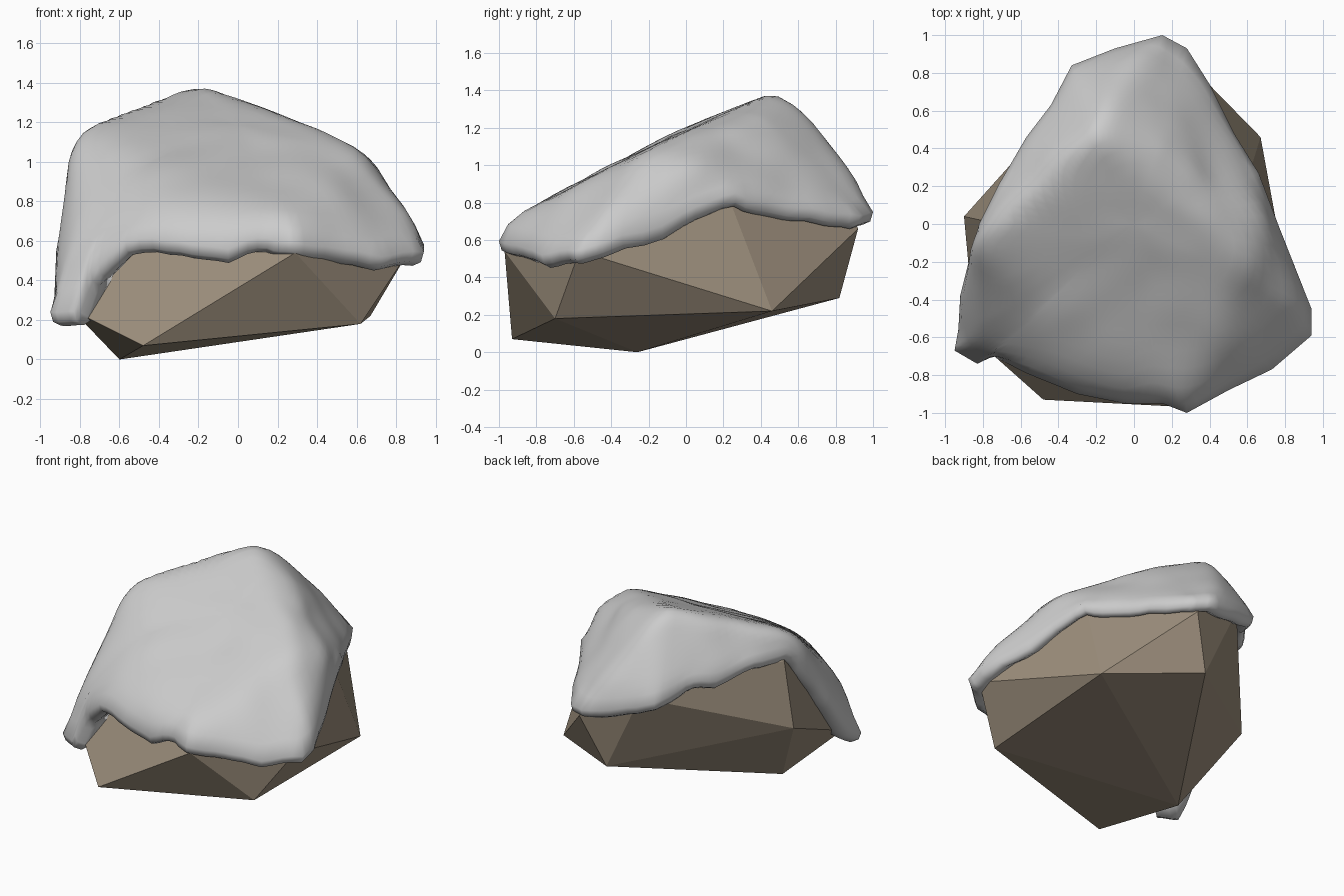
import bpy, bmesh
from math import sin, cos, pi
from mathutils import Vector, noise
from mathutils.bvhtree import BVHTree

if "Cube" in bpy.data.objects:
    bpy.data.objects.remove(bpy.data.objects["Cube"])


def hull(points):
    bm = bmesh.new()
    for p in points:
        bm.verts.new(p)
    bmesh.ops.convex_hull(bm, input=bm.verts[:])
    loose = [v for v in bm.verts if not v.link_faces]
    bmesh.ops.delete(bm, geom=loose, context='VERTS')
    bmesh.ops.recalc_face_normals(bm, faces=bm.faces[:])
    return bm


def make_object(name, bm):
    mesh = bpy.data.meshes.new(name)
    bm.to_mesh(mesh)
    bm.free()
    obj = bpy.data.objects.new(name, mesh)
    bpy.context.collection.objects.link(obj)
    return obj


# Rock: faceted convex boulder
rock_points = [
    (-.60, -.26, 0), (-.48, -.93, .07), (.62, -.70, .18), (.67, .46, .22),
    (.07, .82, .29), (.29, -.97, .54), (.86, -.57, .54), (.22, .92, .66),
    (-.90, .04, .53), (-.84, -.61, .25), (-.20, .82, .86), (-.81, .02, .99),
    (.59, .20, .90), (-.20, .45, 1.26), (-.71, -.05, 1.07), (.54, -.20, .95)]
rock = make_object("rock", hull(rock_points))
stone = bpy.data.materials.new("stone")
stone.diffuse_color = (.33, .27, .20, 1)
stone.use_nodes = True
stone.node_tree.nodes["Principled BSDF"].inputs["Base Color"].default_value = stone.diffuse_color
rock.data.materials.append(stone)

# Snow cap: lower edge, counter-clockwise, with a drip at the front left
rim = [
    (.77, -.02, .66), (.66, .27, .78), (.53, .48, .74), (.40, .74, .69),
    (.28, .93, .65), (.15, 1.0, .68), (-.10, .93, .73), (-.33, .84, .79),
    (-.44, .63, .87), (-.57, .46, .90), (-.71, .22, .96), (-.82, 0, .97),
    (-.87, -.18, .75), (-.92, -.38, .47), (-.93, -.56, .24), (-.95, -.67, .18),
    (-.83, -.74, .18), (-.745, -.70, .38), (-.57, -.79, .54), (-.30, -.90, .53),
    (-.05, -.95, .49), (.15, -.95, .55), (.28, -1.0, .52), (.50, -.88, .50),
    (.73, -.77, .46), (.94, -.59, .48), (.94, -.45, .50)]
# Snow cap: upper corners
crown = [
    (-.23, .49, 1.41), (-.80, -.05, 1.19), (.60, -.18, 1.09), (.72, 0, 1.0),
    (.15, .40, 1.27), (-.15, .62, 1.33), (0, .84, 1.04), (.10, .98, .84),
    (-.33, .81, .93), (-.84, -.22, 1.01), (-.82, -.63, .63), (.28, -.99, .70),
    (-.30, -.90, .71), (.92, -.50, .66), (-.88, -.10, .98)]
guide = hull([(x, y, 0) for x, y, z in rim] + [(x, y, z + .08) for x, y, z in rim] + crown)
tree = BVHTree.FromBMesh(guide)
guide.free()

# Resample the edge, then cast each column up onto the guide shape
STEPS, RINGS = 4, 18
edge = []
for a, b in zip(rim, rim[1:] + rim[:1]):
    edge += [Vector(a).lerp(Vector(b), i / STEPS) for i in range(STEPS)]
bm = bmesh.new()
columns = []
for p in edge:
    u = Vector((p.x, p.y, 0)).normalized()
    z = p.z + .03 * noise.noise(p * 6)
    col = [Vector((p.x * .85, p.y * .85, z + .05)),
           Vector((p.x * .94, p.y * .94, z)),
           Vector((p.x * .985, p.y * .985, z + .02)),
           Vector((p.x, p.y, z + .07))]
    for k in range(1, RINGS):
        s = k / RINGS
        start = Vector((0, 0, (z + .08) * (1 - s) + .6 * s))
        hit = tree.ray_cast(start, u * cos(s * pi / 2) + Vector((0, 0, sin(s * pi / 2))))[0]
        col.append(hit + u * .03 * noise.noise(hit * 4))
    columns.append([bm.verts.new(c) for c in col])
pole = bm.verts.new(tree.ray_cast(Vector((0, 0, .6)), Vector((0, 0, 1)))[0])


def skin(cols, tip):
    for a, b in zip(cols, cols[1:] + cols[:1]):
        for i in range(len(a) - 1):
            bm.faces.new((a[i], b[i], b[i + 1], a[i + 1]))
        bm.faces.new((a[-1], b[-1], tip))


skin(columns, pole)
upper = [v for c in columns for v in c[4:]] + [pole]
for _ in range(3):
    bmesh.ops.smooth_vert(bm, verts=upper, factor=.5, use_axis_x=True, use_axis_y=True, use_axis_z=True)

# Inner face of the snow, buried just under the rock surface
centre = Vector((0, 0, .35))
inward = lambda v: bm.verts.new(centre + (v.co - centre) * .83)
skin([[c[0]] + [inward(v) for v in c[6:]] for c in columns], inward(pole))
bmesh.ops.recalc_face_normals(bm, faces=bm.faces[:])
for f in bm.faces:
    f.smooth = True
snow = make_object("snow_cap", bm)
